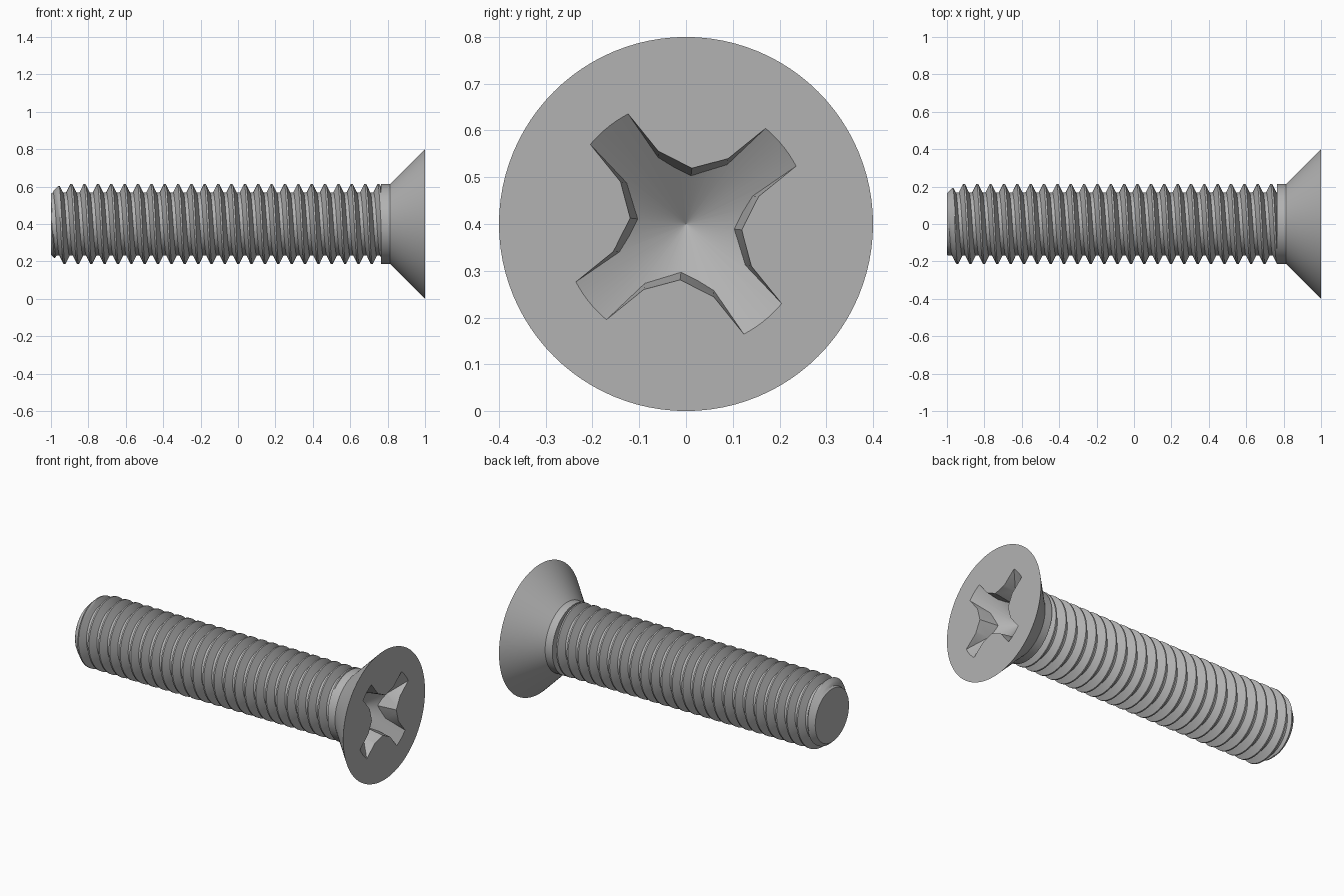
import bpy, bmesh
from math import pi, cos, sin, tan, radians

cube = bpy.data.objects.get("Cube")
if cube:
    bpy.data.objects.remove(cube)

AXIS_Z = 0.4          # height of the screw axis
PITCH = 1 / 14
MAJOR, MINOR = 0.2143, 0.169
THREAD_END = 0.765
SEGMENTS = 96

steel = bpy.data.materials.new("steel_grey")
steel.use_nodes = True
grey = (0.45, 0.45, 0.45, 1)
steel.diffuse_color = grey
steel.node_tree.nodes["Principled BSDF"].inputs["Base Color"].default_value = grey


def polar(x, r, a):
    return (x, r * cos(a), AXIS_Z + r * sin(a))


def finish(bm, name):
    bmesh.ops.recalc_face_normals(bm, faces=bm.faces)
    mesh = bpy.data.meshes.new(name)
    bm.to_mesh(mesh)
    bm.free()
    obj = bpy.data.objects.new(name, mesh)
    bpy.context.collection.objects.link(obj)
    mesh.materials.append(steel)
    return obj


def loft(name, rings):
    """Closed solid through rings of equal length, capped at both ends."""
    bm = bmesh.new()
    loops = [[bm.verts.new(p) for p in ring] for ring in rings]
    for a, b in zip(loops, loops[1:]):
        for i in range(len(a)):
            j = (i + 1) % len(a)
            bm.faces.new((a[i], a[j], b[j], b[i]))
    bm.faces.new(loops[0])
    bm.faces.new(loops[-1])
    bmesh.ops.remove_doubles(bm, verts=bm.verts, dist=1e-6)
    return finish(bm, name)


def revolve(name, profile):
    return loft(name, [[polar(x, r, 2 * pi * i / SEGMENTS) for i in range(SEGMENTS)]
                       for x, r in profile])


def smooth(obj):
    bpy.ops.object.select_all(action="DESELECT")
    obj.select_set(True)
    bpy.context.view_layer.objects.active = obj
    bpy.ops.object.shade_smooth_by_angle(angle=radians(25))


def boolean(obj, cutter, operation):
    mod = obj.modifiers.new("cut", "BOOLEAN")
    mod.operation, mod.object, mod.solver = operation, cutter, "EXACT"
    bpy.context.view_layer.objects.active = obj
    bpy.ops.object.modifier_apply(modifier=mod.name)
    bpy.data.objects.remove(cutter)


# Threaded shank: crest, flank and root swept along a right-handed helix
FLANK_STEPS = 4
crest, flank = PITCH / 8, PITCH * 5 / 16
section = [(-crest / 2, MAJOR)]
for i in range(FLANK_STEPS + 1):
    t = i / FLANK_STEPS
    section.append((crest / 2 + flank * t, MAJOR + (MINOR - MAJOR) * t))
for i in range(FLANK_STEPS):
    t = i / FLANK_STEPS
    section.append((PITCH - crest / 2 - flank * (1 - t), MINOR + (MAJOR - MINOR) * t))

FIRST_CREST = -0.963 - PITCH / 4 - 2 * PITCH
TURNS = 29
bm = bmesh.new()
columns = []
for s in range(SEGMENTS):
    column = []
    for k in range(TURNS):
        for dx, r in section:
            x = FIRST_CREST + PITCH * (k + s / SEGMENTS) + dx
            tip = max(0.165 + (x + 1) * 0.95, 0.1)     # chamfered tip
            column.append(bm.verts.new(polar(x, min(r, tip), 2 * pi * s / SEGMENTS)))
    columns.append(column)
columns.append(columns[0][len(section):])              # seam is one pitch further on
for a, b in zip(columns, columns[1:]):
    for i in range(min(len(a), len(b)) - 1):
        bm.faces.new((a[i], a[i + 1], b[i + 1], b[i]))
for x, direction in ((-1, -1), (THREAD_END, 1)):
    geom = bm.verts[:] + bm.edges[:] + bm.faces[:]
    cut = bmesh.ops.bisect_plane(bm, geom=geom, dist=1e-6, plane_co=(x, 0, 0),
                                 plane_no=(direction, 0, 0), clear_outer=True)
    rim = [e for e in cut["geom_cut"] if isinstance(e, bmesh.types.BMEdge)]
    bmesh.ops.contextual_create(bm, geom=rim)
shank = finish(bm, "threaded_shank")
smooth(shank)

# Countersunk head with its plain neck
head = revolve("countersunk_head", [(THREAD_END, MAJOR), (0.814, MAJOR), (1, 0.4)])

# Cross recess: tapered four-armed prism limited by a conical floor
DEPTH, RIM, OVER = 0.19, 0.266, 0.02
ARM_ANGLE = radians(39)


def cross_ring(depth):
    w, mid, corner = 0.052 - 0.11 * depth, 0.158 - 0.12 * depth, 0.12 - 0.14 * depth
    c = corner * cos(pi / 4)
    arm = [(mid, -w), (0.32, -w), (0.32, w), (mid, w), (c, c)]
    ring = []
    for q in range(4):
        a = ARM_ANGLE + q * pi / 2
        for u, v in arm:
            ring.append((1 - depth, u * cos(a) - v * sin(a),
                         AXIS_Z + u * sin(a) + v * cos(a)))
    return ring


recess = loft("recess_cutter", [cross_ring(-OVER), cross_ring(DEPTH + OVER)])
floor = revolve("recess_floor_cutter",
                [(1 - DEPTH, 0.0005), (1 + OVER, RIM * (1 + OVER / DEPTH))])
boolean(recess, floor, "INTERSECT")
boolean(head, recess, "DIFFERENCE")
smooth(head)
